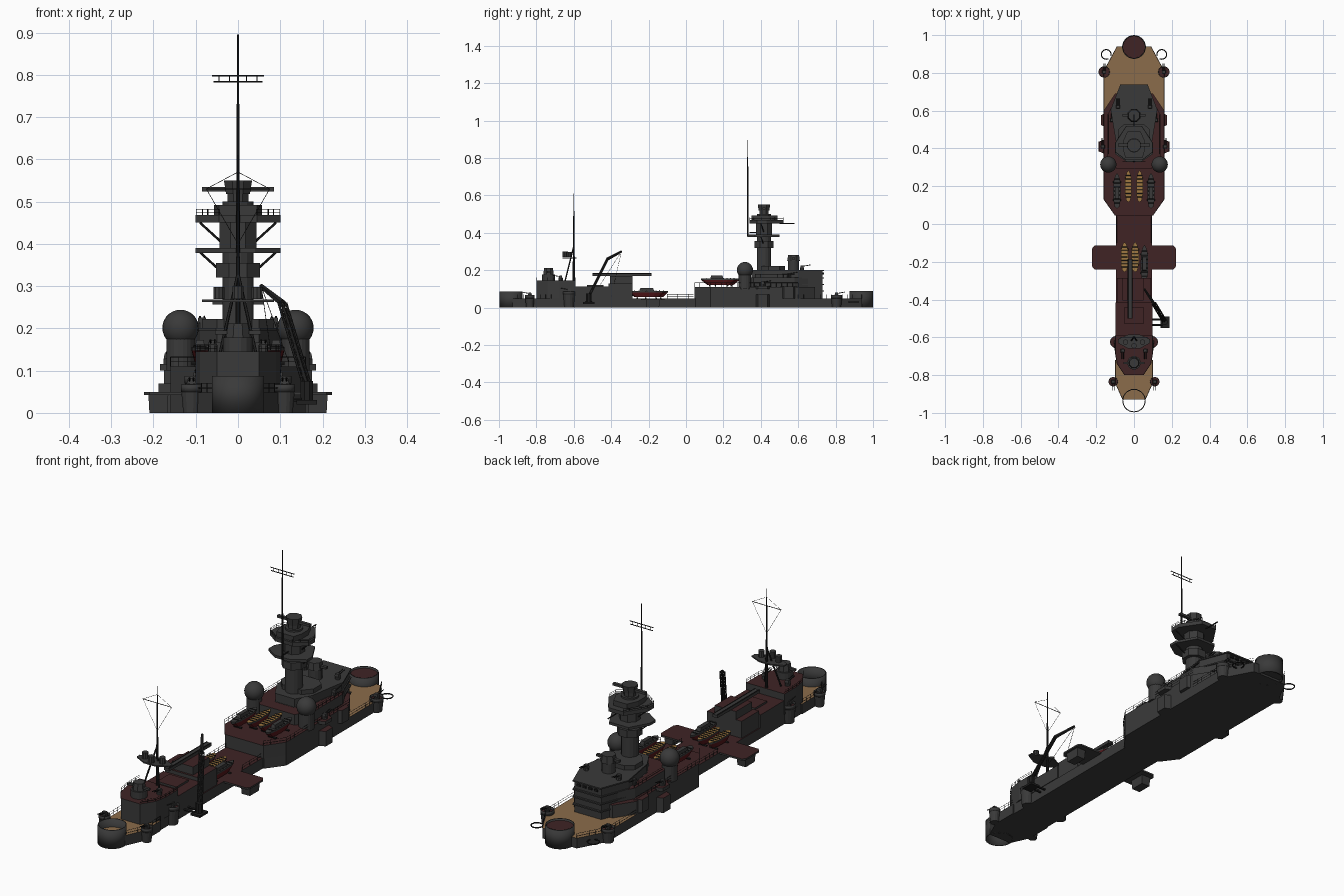
import bpy, bmesh, math
from mathutils import Vector, Matrix

if "Cube" in bpy.data.objects:
    bpy.data.objects.remove(bpy.data.objects["Cube"])


def material(name, r, g, b):
    m = bpy.data.materials.new(name)
    m.use_nodes = True
    m.diffuse_color = (r, g, b, 1)
    bsdf = m.node_tree.nodes["Principled BSDF"]
    bsdf.inputs["Base Color"].default_value = (r, g, b, 1)
    bsdf.inputs["Roughness"].default_value = 0.8
    return m


GRAY = material("dark gray", .042, .042, .042)
RED = material("deck red", .05, .017, .018)
WOOD = material("deck wood", .26, .15, .07)
TAN = material("boat planks", .35, .19, .055)
BLACK = material("black metal", .013, .013, .013)
HULLRED = material("boat red", .09, .008, .01)


def finish(name, bm, side, top=None, smooth=False):
    me = bpy.data.meshes.new(name)
    bmesh.ops.recalc_face_normals(bm, faces=bm.faces)
    for f in bm.faces:
        f.material_index = 1 if top and f.normal.z > .8 else 0
        f.smooth = smooth
    bm.to_mesh(me)
    bm.free()
    me.materials.append(side)
    if top:
        me.materials.append(top)
    ob = bpy.data.objects.new(name, me)
    bpy.context.collection.objects.link(ob)
    return ob


def prism(name, pts, z0, z1, side=GRAY, top=None, at=(0, 0), b=1, t=1):
    bm = bmesh.new()
    n = len(pts)
    cx, cy = sum(p[0] for p in pts) / n, sum(p[1] for p in pts) / n
    rows = [[bm.verts.new((at[0] + cx + (x - cx) * s, at[1] + cy + (y - cy) * s, z))
             for x, y in pts] for z, s in ((z0, b), (z1, t))]
    bm.faces.new(rows[0][::-1])
    bm.faces.new(rows[1])
    for i in range(n):
        j = (i + 1) % n
        bm.faces.new((rows[0][i], rows[0][j], rows[1][j], rows[1][i]))
    return finish(name, bm, side, top)


def both(half):
    return half + [(-x, y) for x, y in reversed(half) if x > 0]


def rect(x0, x1, y0, y1):
    return [(x0, y0), (x1, y0), (x1, y1), (x0, y1)]


def ring(r, n=16):
    return [(r * math.cos(math.tau * (i + .5) / n), r * math.sin(math.tau * (i + .5) / n)) for i in range(n)]


def rods(name, segs, r=.0015, mat=BLACK, n=5, r2=None):
    bm = bmesh.new()
    for a, b in segs:
        a, b = Vector(a), Vector(b)
        d = b - a
        m = Matrix.Translation((a + b) / 2) @ d.to_track_quat('Z', 'Y').to_matrix().to_4x4()
        bmesh.ops.create_cone(bm, cap_ends=True, segments=n, radius1=r, radius2=r2 or r, depth=d.length, matrix=m)
    return finish(name, bm, mat)


def railing(name, path, z, h=.022):
    segs = []
    for s in (1, -1):
        for (x0, y0), (x1, y1) in zip(path, path[1:]):
            for k in (.5, 1):
                segs.append(((s * x0, y0, z + h * k), (s * x1, y1, z + h * k)))
            n = max(1, round(math.hypot(x1 - x0, y1 - y0) / .03))
            for i in range(n + 1):
                x, y = x0 + (x1 - x0) * i / n, y0 + (y1 - y0) * i / n
                segs.append(((s * x, y, z), (s * x, y, z + h)))
    rods(name, segs, .0009, n=4)


def tube(name, at, r, z0, z1, wall, mat):
    bm = bmesh.new()
    bmesh.ops.create_cone(bm, segments=28, radius1=r, radius2=r, depth=z1 - z0,
                          matrix=Matrix.Translation((*at, (z0 + z1) / 2)))
    ob = finish(name, bm, mat, smooth=True)
    mod = ob.modifiers.new("wall", 'SOLIDIFY')
    mod.thickness = wall
    return ob


def gun(name, x, y, z, dy):
    prism(name + "_mount", ring(.012, 8), z, z + .014, at=(x, y))
    prism(name + "_shield", rect(-.011, .011, -.009, .009), z + .012, z + .026, at=(x, y), t=.8)
    rods(name + "_barrels", [((x + o, y, z + .02), (x + o, y + .045 * dy, z + .028)) for o in (-.005, .005)], .0022)


def boat(name, x, y, z, length, w, top):
    half = [(0, -.5), (.6, -.44), (.95, -.25), (1, 0), (.9, .25), (.5, .42), (0, .5)]
    pts = both([(px * w, py * length) for px, py in half])
    prism(name + "_hull", pts, z, z + .026, HULLRED, at=(x, y), b=.65)
    prism(name + "_deck", pts, z + .026, z + .034, GRAY, top, at=(x, y))
    rods(name + "_thwarts", [((x - w * .8, y + i * length / 9, z + .035), (x + w * .8, y + i * length / 9, z + .035))
                             for i in range(-3, 4)], .0022)
    for s in (-1, 1):
        rods(name + "_cradle", [((x - w, y + s * length / 4, z - .005), (x + w, y + s * length / 4, z - .005))], .005)


# Lower hull and main decks
stern = [(.06, -.93), (.1, -.84), (.1, -.72)]
waist = [(.095, -.72), (.095, .05)]
castle = [(.1, .05), (.16, .13), (.16, .6)]
bow = [(.16, .6), (.16, .81), (.09, .94)]
prism("stern_hull", both(stern), 0, .048, GRAY, WOOD)
prism("waist_hull", both(waist), 0, .05, GRAY, RED)
prism("main_hull", both(castle), 0, .05, GRAY, RED)
prism("bow_hull", both(bow), 0, .048, GRAY, WOOD)
railing("stern_rail", stern, .048)
railing("waist_rail", [(.092, -.1), (.092, .04)], .05)
railing("bow_rail", bow, .048)

# Turret barbettes
tube("stern_barbette", (0, -.935), .062, 0, .087, .005, GRAY)
tube("bow_barbette", (0, .937), .063, 0, .088, .005, GRAY)
prism("bow_barbette_floor", ring(.06, 28), .01, .08, GRAY, RED, at=(0, .937))

# Forward superstructure tiers
tier = [(.1, .045), (.16, .13), (.16, .6), (.1, .69)]
prism("boat_deck", both(tier), .05, .11, GRAY, RED)
railing("boat_deck_rail", tier[:3], .11)
prism("shelter_deck", both([(.09, .29), (.14, .36), (.14, .58), (.09, .67)]), .11, .16, GRAY, RED)
railing("shelter_rail", [(.137, .37), (.137, .58)], .16, .018)
bridge = [(.05, .35), (.09, .42), (.12, .6), (.07, .73)]
prism("bridge_block", both(bridge), .05, .2)
for z in (.085, .12, .155, .195):
    prism("bridge_ledge", both(bridge), z, z + .006, at=(0, .003), t=1.03, b=1.03)
prism("bridge_roof_house", both([(.05, .4), (.085, .44), (.085, .5), (.05, .53)]), .2, .222)
for x in (-.045, -.015, .015, .045):
    prism("bridge_window", rect(-.009, .009, .73, .737), .178, .187, BLACK, at=(x, 0))

# Side sponsons, tubs and guns
for s in (1, -1):
    for y, x, z0, z1 in ((.55, .175, .05, .112), (.41, .188, .0, .07), (.41, .185, .1, .116)):
        pts = [(.14, y - .045), (x, y - .025), (x, y + .025), (.14, y + .045)]
        prism("side_sponson", [(s * px, py) for px, py in pts], z0, z1, GRAY, RED)
    for x, y, r, z in ((.158, .805, .03, .055), (.11, -.835, .025, .055), (.095, -.625, .032, .075)):
        prism("gun_sponson", ring(r), 0, z, GRAY, RED, at=(s * x, y), b=.8)
        tube("gun_tub", (s * x, y), r, z - .005, z + .012, .003, GRAY)
        gun("light_gun", s * x, y, z, 1 if y > 0 else -1)
    gun("boat_deck_gun", s * .165, .41, .115, 1)
    gun("shelter_gun", s * .115, .55, .16, 1)
    gun("bridge_gun", s * .085, .62, .2, 1)
    # Domed directors
    prism("dome_base", ring(.034, 20), .1, .19, at=(s * .136, .315))
    bm = bmesh.new()
    bmesh.ops.create_uvsphere(bm, u_segments=24, v_segments=14, radius=.043,
                              matrix=Matrix.Translation((s * .136, .315, .201)))
    finish("director_dome", bm, GRAY, smooth=True)
    # Open hoops at the bow
    pts = [(s * (.147 + .026 * math.cos(a * .5)), .898 + .026 * math.sin(a * .5), .03) for a in range(-4, 8)]
    rods("bow_hoop", list(zip(pts, pts[1:])), .003)

# Ship's boats
for s in (1, -1):
    boat("pulling_boat", s * .03, .2, .122, .17, .018, TAN)
    boat("launch", s * .09, .175, .122, .19, .02, GRAY)
    prism("launch_cabin", rect(-.011, .011, -.04, .03), .155, .172, at=(s * .09, .17), t=.85)
    boat("waist_boat", -.022 + s * .028, -.175, .056, .16, .02, TAN)
boat("motor_boat", .055, -.21, .056, .2, .02, GRAY)
prism("motor_boat_cabin", rect(-.012, .012, -.04, .04), .088, .105, at=(.055, -.21), t=.85)

# Tower and its platforms
prism("tower", ring(.038), .11, .5, at=(0, .417))
prism("tower_house", ring(.056, 8), .32, .355, at=(0, .417))
prism("lower_platform", both([(.04, .33), (.1, .37), (.1, .41), (.05, .5)]), .378, .39)
prism("tower_room", ring(.047, 8), .39, .45, at=(0, .417))
prism("upper_platform", both([(.045, .34), (.1, .38), (.1, .43), (.04, .52)]), .45, .468)
prism("lookout_room", both([(.045, .35), (.057, .39), (.057, .44), (.035, .49)]), .468, .492)
prism("top_neck", ring(.027, 8), .49, .525, at=(0, .417))
prism("top_director", ring(.036, 8), .518, .55, at=(0, .417), b=.85)
prism("rangefinder", rect(-.085, .085, .41, .425), .524, .535)
rods("platform_boom", [((0, .5, .449), (0, .58, .449))], .003)
rods("platform_braces", [((s * .035, .417, z - .05), (s * .09, .4, z)) for s in (1, -1) for z in (.38, .45)], .003)
railing("platform_rail", [(.045, .34), (.099, .38), (.099, .43), (.04, .52)], .468, .014)
prism("fore_director_base", ring(.03), .2, .248, at=(0, .575))
prism("fore_director", ring(.037, 8), .248, .282, at=(0, .575), t=.85)
prism("fore_rangefinder", rect(-.06, .06, .568, .582), .257, .268)

# Fore mast
rods("fore_mast", [((0, .33, .38), (0, .33, .895))], .005, r2=.002, n=8)
rods("fore_yards", [((-.062, .33, .798), (.062, .33, .798)), ((-.058, .33, .783), (.058, .33, .783))], .002)
rods("yard_struts", [((x, .33, .783), (x, .33, .798)) for x in (-.045, -.02, .02, .045)], .001)
rods("mast_stays", [((0, .34, .4 + d), (0, .39, .4 + d)) for d in (0, .06)], .003)

# After superstructure
aft = [(.05, -.8), (.09, -.74), (.1, -.68), (.1, -.59)]
prism("after_house", both(aft), .048, .145, GRAY, RED)
railing("after_house_rail", aft, .145, .016)
prism("after_block", both([(.098, -.59), (.098, -.415)]), .05, .113, GRAY, RED)
prism("after_block_hatch", rect(-.05, .05, -.53, -.44), .113, .122, GRAY, RED)
prism("after_director_base", ring(.036), .145, .178, at=(0, -.735))
prism("after_director", ring(.03, 8), .178, .212, at=(0, -.735), t=.85)
prism("after_rangefinder", rect(-.055, .055, -.742, -.73), .185, .195)
for s in (1, -1):
    gun("after_gun", s * .06, -.67, .145, -1)

# After mast with tripod, lamp platform and rigging
rods("after_mast", [((0, -.6, .11), (0, -.6, .61))], .007, r2=.0015, n=8)
rods("tripod_legs", [((s * .045, -.65, .13), (0, -.6, .33)) for s in (1, -1)], .004)
prism("lamp_platform", both([(.03, -.66), (.085, -.63), (.085, -.61), (.03, -.585)]), .262, .268)
for s in (1, -1):
    prism("search_lamp", ring(.014, 10), .27, .298, at=(s * .045, -.625))
prism("centre_lamp", ring(.014, 10), .27, .3, at=(0, -.645))
rods("after_yard", [((-.075, -.6, .53), (.075, -.6, .53))], .0015)
rods("rigging", [((s * .075, -.6, .53), (0, -.6, z)) for s in (1, -1) for z in (.57, .4)], .0007, n=4)

# Catapult on its house
prism("catapult_house", both([(.09, -.415), (.09, -.285)]), .05, .13, GRAY, RED)
prism("catapult_pedestal", rect(-.06, .05, -.405, -.285), .13, .168, GRAY, RED)
prism("catapult_beam", rect(-.034, -.008, -.5, -.185), .168, .181, GRAY)
rods("catapult_rails", [((x, -.5, .182), (x, -.185, .182)) for x in (-.032, -.01)], .002)

# Side wing platforms
for s in (1, -1):
    wing = [(.09, -.24), (.21, -.24), (.222, -.225), (.222, -.13), (.21, -.115), (.09, -.115)]
    prism("wing_platform", [(s * x, y) for x, y in wing], .042, .05, GRAY, RED)
    prism("wing_support", [(s * x, y) for x, y in rect(.165, .212, -.215, -.14)], 0, .042, b=.9)

# Lattice crane
foot, knee, tip = Vector((.165, -.52, .06)), Vector((.105, -.42, .26)), Vector((.055, -.345, .3))
side, segs = Vector((.009, .005, 0)), []
for i in range(9):
    a, c = foot.lerp(knee, i / 9), foot.lerp(knee, (i + 1) / 9)
    segs += [(a + side, c - side), (a - side, c + side), (a + side, c + side), (a - side, c - side)]
rods("crane_lattice", segs, .003)
rods("crane_jib", [(foot, knee)], .006, r2=.004)
rods("crane_arm", [(knee, tip)], .009, r2=.006, n=6)
rods("crane_cables", [(tip, (.09, -.4, .06)), (tip, (.12, -.46, .12))], .0009, n=4)
prism("crane_foot", rect(-.024, .024, -.03, .03), .02, .03, BLACK, at=(.163, -.52))
prism("crane_winch", ring(.016, 8), .03, .075, BLACK, at=(.163, -.52))
rods("crane_mount", [((.09, y, .03), (.15, y, .03)) for y in (-.535, -.505)], .005)
